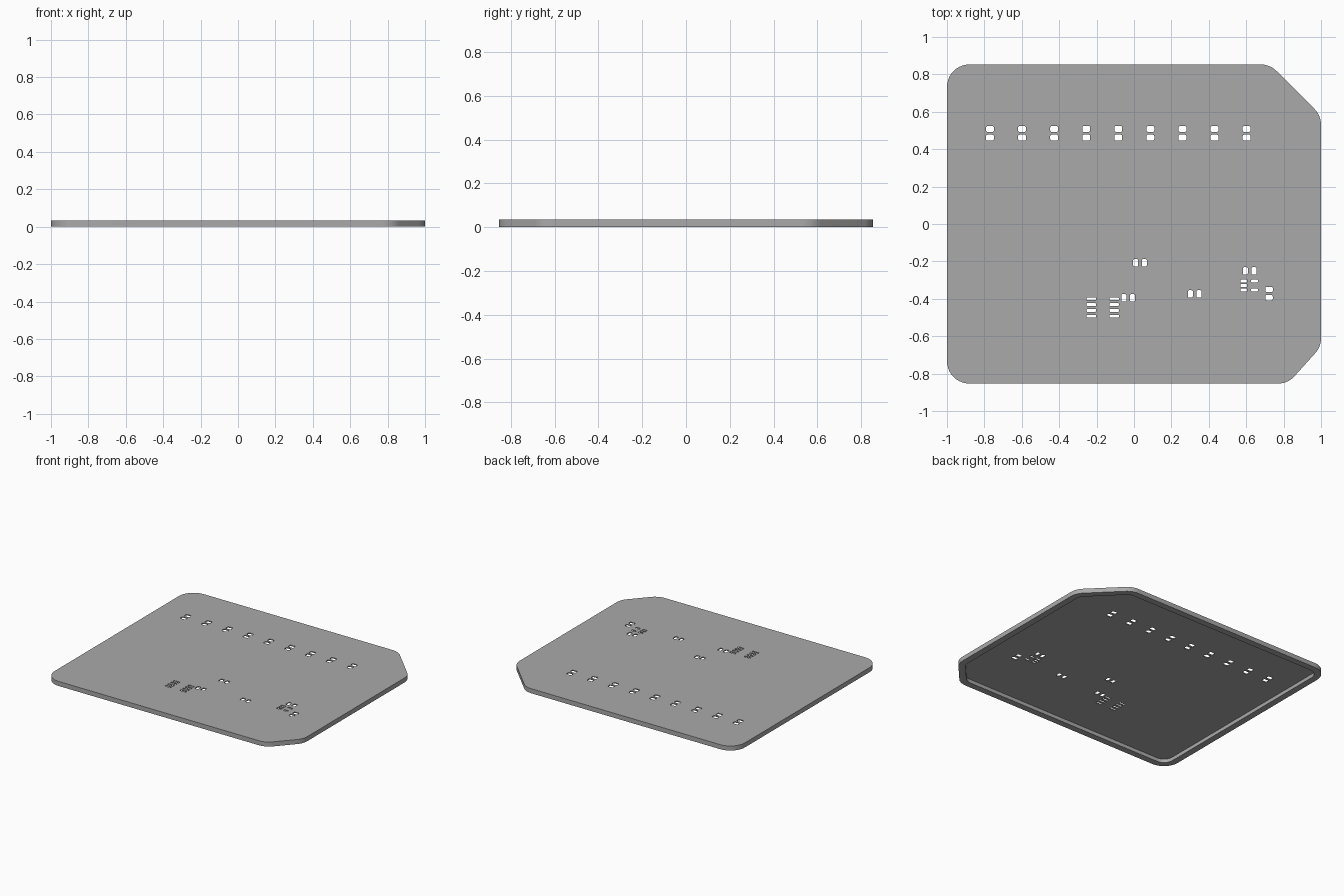
import bpy, bmesh, math
from mathutils import Vector

if "Cube" in bpy.data.objects:
    bpy.data.objects.remove(bpy.data.objects["Cube"])

H, SHEET, RIM = 0.034, 0.007, 0.048   # total height, sheet thickness, rim width

# Board outline corners (counter-clockwise)
CORNERS = [(-1, -.853), (.823, -.853), (1, -.656), (1, .58), (.727, .853), (-1, .853)]


def inset(pts, d):
    """Move every edge of a convex polygon inward by d."""
    out = []
    for i, p in enumerate(pts):
        p, a, b = Vector(p), Vector(pts[i - 1]), Vector(pts[(i + 1) % len(pts)])
        u, v = (p - a).normalized(), (b - p).normalized()
        n1, n2 = Vector((-u.y, u.x)), Vector((-v.y, v.x))
        out.append(p + (n1 + n2) * d / (1 + n1.dot(n2)))
    return out


def rounded(pts, r, seg):
    """Fillet every corner of a convex polygon."""
    out = []
    for i, p in enumerate(pts):
        p, a, b = Vector(p), Vector(pts[i - 1]), Vector(pts[(i + 1) % len(pts)])
        u, v = (p - a).normalized(), (b - p).normalized()
        turn = u.angle(v)
        c = p - u * r * math.tan(turn / 2) + Vector((-u.y, u.x)) * r
        start = math.atan2(-u.x, u.y)
        for k in range(seg + 1):
            t = start + turn * k / seg
            out.append(c + Vector((math.cos(t), math.sin(t))) * r)
    return out


def pad(x, y, w, h):
    w, h = w / 2, h / 2
    box = [(x - w, y - h), (x + w, y - h), (x + w, y + h), (x - w, y + h)]
    return rounded(box, min(w, h) * .5, 3)


# Pad openings
pads = []
for i in range(9):                                   # long row of pairs
    pads += [pad(-.77 + i * .1715, y, .042, .031) for y in (.508, .462)]
for x, y in ((.032, -.208), (-.031, -.395), (.324, -.374), (.618, -.251)):
    pads += [pad(x + s * .023, y, .027, .04) for s in (-1, 1)]
pads += [pad(.722, y, .04, .028) for y in (-.35, -.394)]
for x in (-.228, -.106):                             # eight-pin chip
    pads += [pad(x, -.4 - i * .031, .05, .015) for i in range(4)]
pads += [pad(.587, y, .036, .016) for y in (-.305, -.329, -.353)]   # five-pin chip
pads += [pad(.644, y, .036, .016) for y in (-.305, -.353)]

bm = bmesh.new()


def loop(pts, z):
    vs = [bm.verts.new((p.x, p.y, z)) for p in pts]
    return vs, [bm.edges.new((vs[i - 1], vs[i])) for i in range(len(vs))]


def wall(a, b):
    for i in range(len(a)):
        bm.faces.new((a[i - 1], a[i], b[i], b[i - 1]))


def fill(loops):
    bmesh.ops.triangle_fill(bm, use_beauty=True, edges=[e for l in loops for e in l[1]],
                            normal=(0, 0, 1))


outer = rounded(CORNERS, .12, 10)
inner = rounded(inset(CORNERS, RIM), .12 - RIM, 10)
top_out, low_out = loop(outer, H), loop(outer, 0)
low_in, roof_in = loop(inner, 0), loop(inner, H - SHEET)
top_pads = [loop(p, H) for p in pads]
roof_pads = [loop(p, H - SHEET) for p in pads]

fill([top_out] + top_pads)       # upper sheet face
fill([roof_in] + roof_pads)      # underside inside the rim
fill([low_out, low_in])          # rim foot
wall(low_out[0], top_out[0])
wall(low_in[0], roof_in[0])
for a, b in zip(top_pads, roof_pads):
    wall(a[0], b[0])
bmesh.ops.recalc_face_normals(bm, faces=bm.faces)

me = bpy.data.meshes.new("stencil_plate")
bm.to_mesh(me)
bm.free()
ob = bpy.data.objects.new("stencil_plate", me)
bpy.context.collection.objects.link(ob)
mat = bpy.data.materials.new("plain grey")
mat.diffuse_color = (.4, .4, .4, 1)
mat.use_nodes = True
mat.node_tree.nodes["Principled BSDF"].inputs["Base Color"].default_value = mat.diffuse_color
me.materials.append(mat)

bpy.context.view_layer.objects.active = ob
ob.select_set(True)
bpy.ops.object.shade_smooth_by_angle(angle=math.radians(30))
